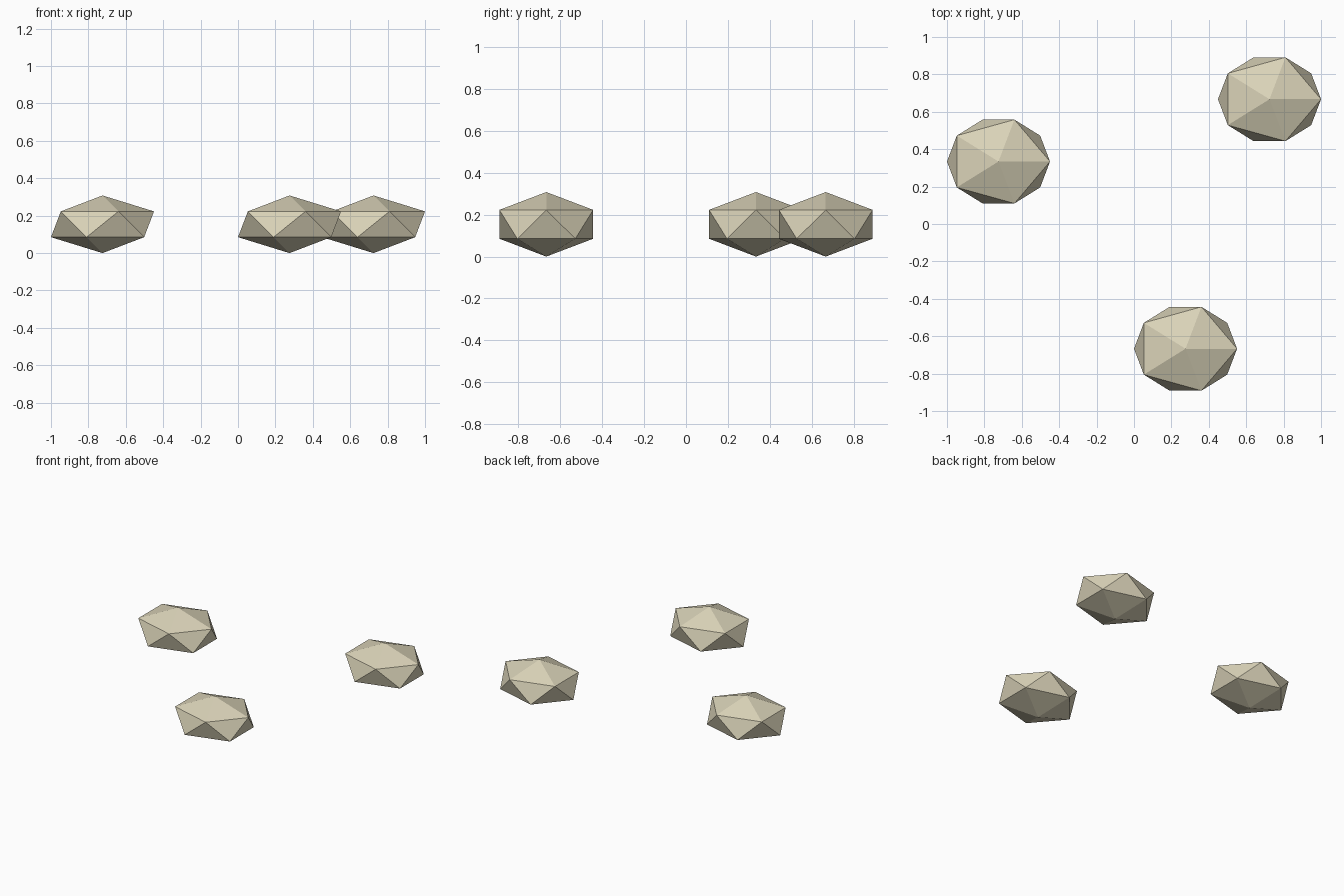
import bpy

if "Cube" in bpy.data.objects:
    bpy.data.objects.remove(bpy.data.objects["Cube"])

# Pale stone colour shared by all pebbles
stone = bpy.data.materials.new("pale_stone")
stone.diffuse_color = (0.70, 0.65, 0.48, 1.0)
stone.use_nodes = True
stone.node_tree.nodes["Principled BSDF"].inputs["Base Color"].default_value = stone.diffuse_color

R = 0.308                              # pebble radius before flattening
SCALE = (1.0, 0.855, 0.5)              # squashed low-poly ball


def pebble(name, x, y):
    """Flattened 20-sided stone resting on the ground."""
    bpy.ops.mesh.primitive_ico_sphere_add(
        subdivisions=1, radius=R, location=(x, y, R * SCALE[2]))
    ob = bpy.context.object
    ob.name = name
    ob.scale = SCALE
    bpy.ops.object.transform_apply(location=False, rotation=False, scale=True)
    ob.data.materials.append(stone)


# Three scattered pebbles
pebble("pebble_left", -0.7245, 0.334)
pebble("pebble_back_right", 0.7245, 0.667)
pebble("pebble_front", 0.2755, -0.667)
